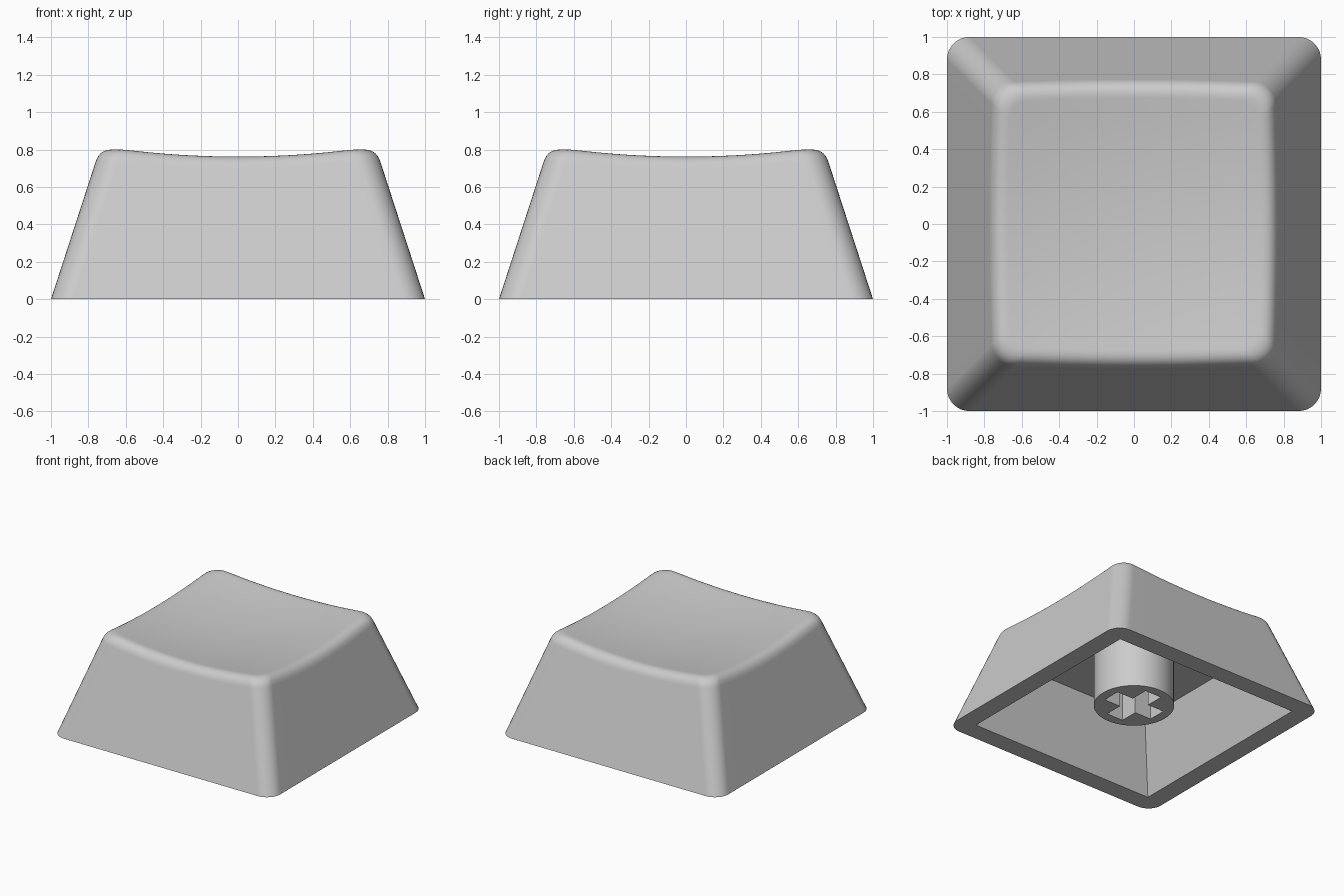
import bpy, bmesh, math
from mathutils import Vector

if "Cube" in bpy.data.objects:
    bpy.data.objects.remove(bpy.data.objects["Cube"])

ARC, SIDE = 8, 12          # corner arc steps, straight side steps
TAPER = 0.325              # inward lean of the walls per unit of height
CAVITY, CEILING = 0.845, 0.54

grey = bpy.data.materials.new("grey plastic")
grey.diffuse_color = (0.6, 0.6, 0.6, 1)
grey.use_nodes = True
grey.node_tree.nodes["Principled BSDF"].inputs["Base Color"].default_value = grey.diffuse_color


def outline(half, r, z):
    """Rounded square as a loop of points, always the same count."""
    pts = []
    c = half - r
    for q in range(4):
        a0 = q * math.pi / 2
        cx = c if q in (0, 3) else -c
        cy = c if q < 2 else -c
        arc = [Vector((cx + r * math.cos(a0 + math.pi / 2 * i / ARC),
                       cy + r * math.sin(a0 + math.pi / 2 * i / ARC), z))
               for i in range(ARC + 1)]
        step = Vector((-math.sin(a0 + math.pi / 2), math.cos(a0 + math.pi / 2), 0)) * (2 * c / SIDE)
        pts += arc + [arc[-1] + step * i for i in range(1, SIDE)]
    return pts


def dish(p):
    return 0.712 + 0.107 * (p.x ** 2 + p.y ** 2)


def wall(i, z):
    return outline(1 - TAPER * z, 0.12, z)[i]


def finish(obj, angle):
    obj.data.materials.clear()
    obj.data.materials.append(grey)
    bpy.ops.object.select_all(action='DESELECT')
    obj.select_set(True)
    bpy.context.view_layer.objects.active = obj
    bpy.ops.object.shade_smooth_by_angle(angle=math.radians(angle))


# Keycap shell: cavity, rim, walls, rounded edge and dished top as one run of rings
n = len(outline(1, 0.12, 0))
d = 0.075
low, edge, top = [], [], []
for i in range(n):
    z = 0.78
    for _ in range(6):
        z = dish(wall(i, z))
    e = wall(i, z)
    t = e * (1 - d / 0.74)
    t.z = dish(t)
    low.append(wall(i, z - d))
    edge.append(e)
    top.append(t)

rings = [outline(CAVITY - TAPER * CEILING, 0, CEILING),
         outline(CAVITY, 0, 0),
         outline(1, 0.12, 0), low]
for k in range(1, 9):
    s = k / 8
    rings.append([a * (1 - s) ** 2 + b * 2 * s * (1 - s) + c * s * s
                  for a, b, c in zip(low, edge, top)])
for k in range(1, 10):
    ring = [p * (1 - k / 10) for p in top]
    for p in ring:
        p.z = dish(p)
    rings.append(ring)

bm = bmesh.new()
vr = [[bm.verts.new(p) for p in ring] for ring in rings]
for a, b in zip(vr, vr[1:]):
    for i in range(n):
        j = (i + 1) % n
        bm.faces.new((a[i], a[j], b[j], b[i]))
centre = bm.verts.new((0, 0, dish(Vector((0, 0, 0)))))
for i in range(n):
    bm.faces.new((vr[-1][i], vr[-1][(i + 1) % n], centre))
bm.faces.new(vr[0])
bmesh.ops.remove_doubles(bm, verts=bm.verts, dist=1e-5)
bmesh.ops.recalc_face_normals(bm, faces=bm.faces)
mesh = bpy.data.meshes.new("keycap_shell")
bm.to_mesh(mesh)
bm.free()
shell = bpy.data.objects.new("keycap_shell", mesh)
bpy.context.collection.objects.link(shell)
finish(shell, 35)
wn = shell.modifiers.new("even shading", 'WEIGHTED_NORMAL')
wn.keep_sharp = True

# Stem: round post with a cross-shaped socket
R, L, W = 0.303, 0.225, 0.075
Z0, Z1 = 0.11, CEILING + 0.01
circle = [(R * math.cos(2 * math.pi * i / 48), R * math.sin(2 * math.pi * i / 48)) for i in range(48)]
cross = []
for q in range(4):
    c, s = round(math.cos(q * math.pi / 2)), round(math.sin(q * math.pi / 2))
    cross += [(c * x - s * y, s * x + c * y) for x, y in ((L, -W), (L, W), (W, W))]
curve = bpy.data.curves.new("stem", 'CURVE')
curve.dimensions = '2D'
curve.fill_mode = 'BOTH'
curve.extrude = (Z1 - Z0) / 2
for pts in (circle, cross):
    sp = curve.splines.new('POLY')
    sp.points.add(len(pts) - 1)
    for p, (x, y) in zip(sp.points, pts):
        p.co = (x, y, 0, 1)
    sp.use_cyclic_u = True
stem = bpy.data.objects.new("stem", curve)
bpy.context.collection.objects.link(stem)
stem.location.z = (Z0 + Z1) / 2
bpy.ops.object.select_all(action='DESELECT')
stem.select_set(True)
bpy.context.view_layer.objects.active = stem
bpy.ops.object.convert(target='MESH')
stem = bpy.context.object
bm = bmesh.new()
bm.from_mesh(stem.data)
bmesh.ops.remove_doubles(bm, verts=bm.verts, dist=1e-5)
bmesh.ops.recalc_face_normals(bm, faces=bm.faces)
bm.to_mesh(stem.data)
bm.free()
finish(stem, 30)
